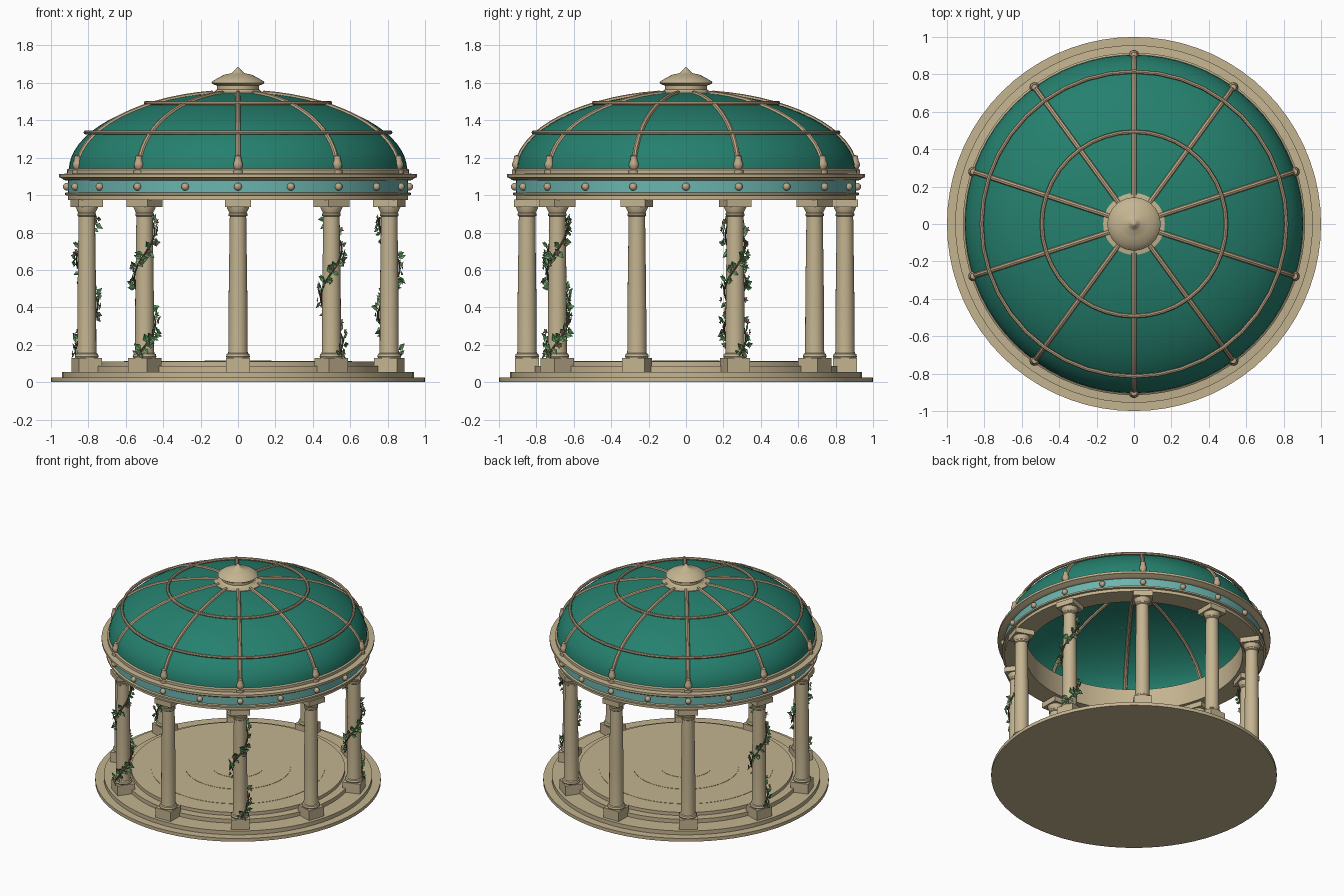
import bpy, bmesh, random
from math import sin, cos, pi, radians
from mathutils import Vector, Matrix

random.seed(4)
if "Cube" in bpy.data.objects:
    bpy.data.objects.remove(bpy.data.objects["Cube"])


def material(name, r, g, b):
    m = bpy.data.materials.new(name)
    m.use_nodes = True
    m.diffuse_color = (r, g, b, 1)
    m.node_tree.nodes["Principled BSDF"].inputs["Base Color"].default_value = (r, g, b, 1)
    return m


STONE = material("warm stone", .55, .455, .28)
TRIM = material("rib tan", .52, .39, .24)
DOME = material("dome green", .018, .215, .155)
FRIEZE = material("frieze teal", .15, .46, .43)
LEAF = material("leaf green", .08, .28, .09)
PALE = material("pale leaf green", .17, .42, .17)
STEM = material("stem brown", .13, .09, .045)
BLOOM = material("blossom mauve", .36, .19, .18)


def finish(name, bm, mats, smooth=True):
    mesh = bpy.data.meshes.new(name)
    bm.to_mesh(mesh)
    bm.free()
    for m in mats:
        mesh.materials.append(m)
    ob = bpy.data.objects.new(name, mesh)
    bpy.context.collection.objects.link(ob)
    if smooth:
        soften(ob)
    return ob


def soften(ob):
    bpy.ops.object.select_all(action='DESELECT')
    ob.select_set(True)
    bpy.context.view_layer.objects.active = ob
    bpy.ops.object.shade_smooth_by_angle(angle=radians(32))


def lathe(name, profile, mats, n=60, closed=False, rule=None):
    """Turn a (radius, height) profile around z."""
    bm = bmesh.new()
    rows = [[bm.verts.new((r * cos(2 * pi * i / n), r * sin(2 * pi * i / n), z))
             for i in range(n)] for r, z in profile]
    pairs = list(zip(rows, rows[1:]))
    if closed:
        pairs.append((rows[-1], rows[0]))
    for a, b in pairs:
        for i in range(n):
            j = (i + 1) % n
            bm.faces.new((a[i], a[j], b[j], b[i]))
    bmesh.ops.remove_doubles(bm, verts=bm.verts, dist=.00001)
    bmesh.ops.recalc_face_normals(bm, faces=bm.faces)
    if rule:
        for f in bm.faces:
            f.material_index = rule(f.calc_center_median())
    return finish(name, bm, mats)


def tube(name, points, radius, mat, res=2):
    """Round tube along a path, turned into a mesh."""
    cu = bpy.data.curves.new(name, 'CURVE')
    cu.dimensions = '3D'
    cu.bevel_depth, cu.bevel_resolution = radius, res
    sp = cu.splines.new('POLY')
    sp.points.add(len(points) - 1)
    for p, co in zip(sp.points, points):
        p.co = (*co, 1)
    cu.materials.append(mat)
    ob = bpy.data.objects.new(name, cu)
    bpy.context.collection.objects.link(ob)
    bpy.ops.object.select_all(action='DESELECT')
    ob.select_set(True)
    bpy.context.view_layer.objects.active = ob
    bpy.ops.object.convert(target='MESH')
    ob = bpy.context.view_layer.objects.active
    soften(ob)
    return ob


def box(bm, size, centre):
    bmesh.ops.create_cube(bm, size=1, matrix=Matrix.Translation(centre) @ Matrix.Diagonal((*size, 1)))


def ring_copies(ob, angles):
    """Repeat a part around z, sharing its mesh."""
    for k, a in enumerate(angles):
        o = ob if k == 0 else ob.copy()
        if k:
            bpy.context.collection.objects.link(o)
        o.rotation_euler.z = a


TEN = [radians(18 + 36 * k) for k in range(10)]

# Stepped round base with shallow rings in the floor
lathe("stepped_base", [(0, 0), (1, 0), (1, .025), (.94, .025), (.94, .055), (.81, .055), (.81, .085),
                       (.75, .085), (.75, .11), (0, .11)], [STONE], 72)
for k, r in enumerate((.61, .37, .18)):
    z = .11 + .002 * k
    lathe("floor_ring_%d" % (k + 1), [(0, z - .001), (r, z - .001), (r, z + .002), (0, z + .002)], [STONE])

# Columns: turned shaft with square plinth and abacus
R = .85
shaft = lathe("column_shaft", [(0, .125), (.058, .125), (.064, .137), (.06, .15), (.053, .155), (.051, .17),
                               (.05, .45), (.044, .885), (.05, .89), (.05, .9), (.046, .905),
                               (.06, .935), (.06, .94), (0, .94)], [STONE], 24)
shaft.data.transform(Matrix.Translation((R, 0, 0)))
ring_copies(shaft, TEN)
bm = bmesh.new()
box(bm, (.128, .128, .076), (R, 0, .092))
box(bm, (.138, .138, .04), (R, 0, .956))
ring_copies(finish("column_plinth_and_abacus", bm, [STONE], False), TEN)

# Entablature ring with a coloured frieze band
lathe("entablature", [(.76, .975), (.908, .975), (.908, .998), (.925, 1.0), (.925, 1.012), (.91, 1.015),
                      (.91, 1.077), (.93, 1.08), (.945, 1.092), (.956, 1.095), (.956, 1.112),
                      (.915, 1.115), (.915, 1.135), (.905, 1.142), (.76, 1.142)],
      [STONE, FRIEZE], 72, True,
      lambda c: int(1.015 < c.z < 1.075 and c.xy.length > .85))
bm = bmesh.new()
bmesh.ops.create_uvsphere(bm, u_segments=12, v_segments=8, radius=.021,
                          matrix=Matrix.Translation((.915, 0, 1.045)))
ring_copies(finish("frieze_stud", bm, [TRIM]), [radians(18 * k) for k in range(20)])

# Dome shell
def dome_point(t, grow=0):
    return (.905 + grow) * cos(t), 1.13 + (.42 + grow) * sin(t)

lathe("dome", [dome_point(pi / 2 * k / 18) for k in range(19)], [DOME], 72)

# Ribs, their feet and the two hoops
path = [dome_point(radians(4 + 77 * k / 14)) for k in range(15)]
ring_copies(tube("dome_rib", [(r, 0, z) for r, z in path], .014, TRIM), TEN)
foot = lathe("rib_foot", [(0, 1.115), (.028, 1.115), (.028, 1.135), (.018, 1.14), (.026, 1.155),
                          (.026, 1.17), (.019, 1.185), (.016, 1.21), (0, 1.215)], [TRIM], 14)
foot.data.transform(Matrix.Translation((.903, 0, 0)))
ring_copies(foot, TEN)
for name, r, z in (("lower_hoop", .815, 1.335), ("upper_hoop", .493, 1.493)):
    section = [(r + .011 * cos(pi * k / 4), z + .011 * sin(pi * k / 4)) for k in range(8)]
    lathe(name, section, [TRIM], 40, True)

# Finial cap
lathe("finial", [(0, 1.53), (.165, 1.53), (.165, 1.547), (.125, 1.553), (.112, 1.565), (.112, 1.585),
                 (.13, 1.592), (.142, 1.6), (.138, 1.607), (.11, 1.625), (.075, 1.643), (.035, 1.652),
                 (.028, 1.658), (.012, 1.673), (0, 1.687)], [STONE], 36)

# Flowering vines wound round four of the columns
def vine_frame(t):
    a, z = 3 * pi * t, .14 + .74 * t
    out = Vector((cos(a), sin(a), 0))
    rad = .06 - .008 * t
    return Vector((R, 0, z)) + out * rad, out


def add_leaf(bm, base, along, out, size, mat):
    side = along.cross(out).normalized() * size * .3
    mid = base + along * size * .45
    tip = bm.verts.new(base + along * size)
    root, ridge = bm.verts.new(base), bm.verts.new(mid - out * size * .12)
    for s in (-1, 1):
        edge = bm.verts.new(mid + side * s)
        for tri in ((root, edge, ridge), (ridge, edge, tip)):
            bm.faces.new(tri if s > 0 else tri[::-1]).material_index = mat


ring = [TEN[k] for k in (0, 4, 6, 8)]
stem = tube("vine_stem", [vine_frame(k / 50)[0] for k in range(51)], .005, STEM, 1)
ring_copies(stem, ring)
bm = bmesh.new()
COUNT = 60
for k in range(COUNT):
    t = (k + .5) / COUNT
    p, out = vine_frame(t)
    run = (vine_frame(t + .01)[0] - p).normalized()
    across = run.cross(out)
    way = (run * random.uniform(-.3, 1) + across * random.choice((-1, 1)) * random.uniform(.4, 1)
           + out * random.uniform(.0, .45)).normalized()
    add_leaf(bm, p + out * .006, way, out, random.uniform(.038, .058), int(k % 3 == 0))
    if k % 4 == 1:
        # five-petal blossom
        heart = p + out * .014 + across * random.uniform(-.03, .03)
        for j in range(5):
            b = 2 * pi * j / 5
            petal = (run * cos(b) + across * sin(b) + out * .35).normalized()
            add_leaf(bm, heart, petal, out, .02, 2)
ring_copies(finish("vine_leaves", bm, [LEAF, PALE, BLOOM], False), ring)
